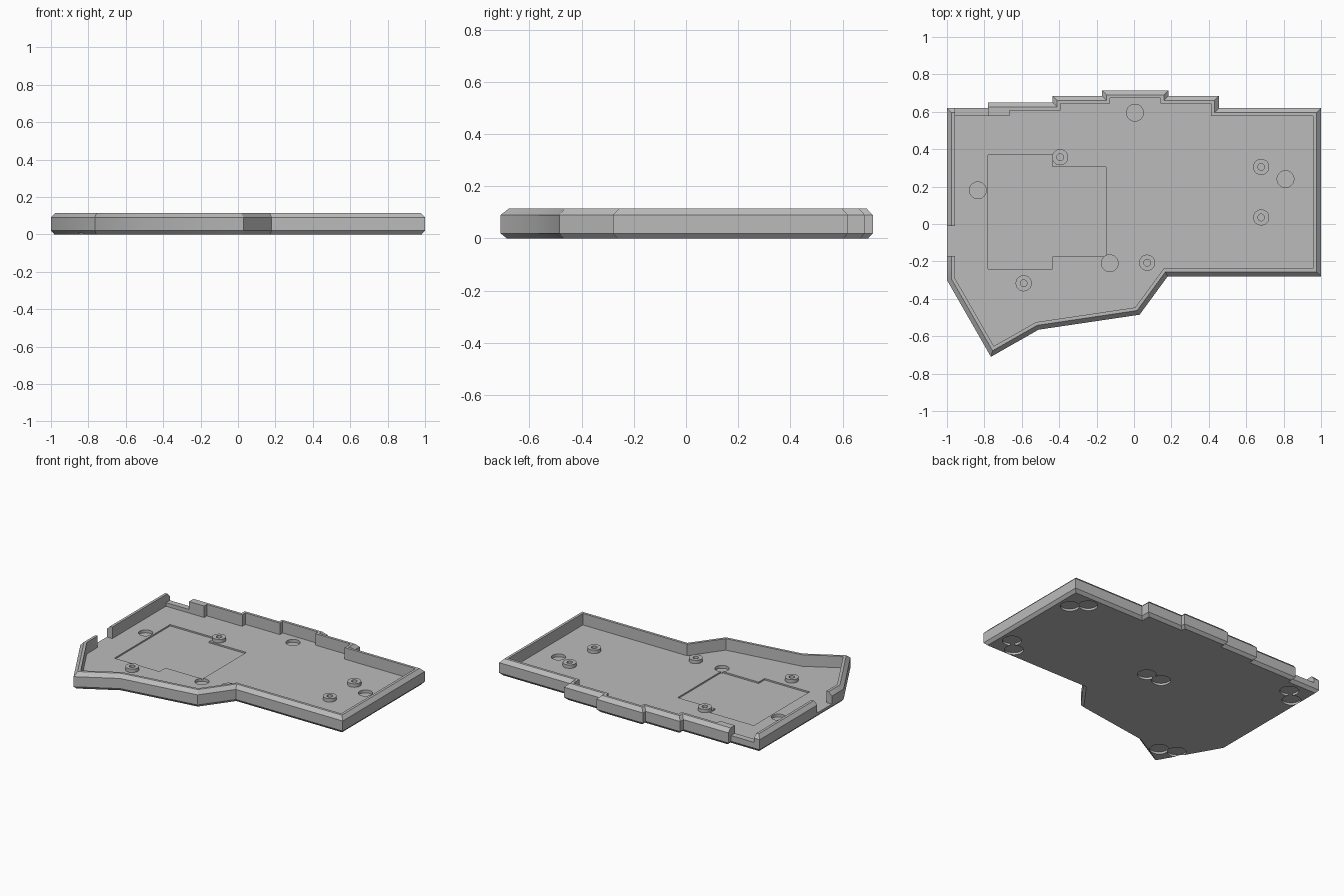
import bpy
import bmesh
import math
from mathutils import Vector

cube = bpy.data.objects.get("Cube")
if cube:
    bpy.data.objects.remove(cube, do_unlink=True)

FLOOR, RIM, HEIGHT = 0.035, 0.09, 0.115

grey = bpy.data.materials.new("plain grey")
grey.use_nodes = True
colour = (0.5, 0.5, 0.5, 1)
grey.diffuse_color = colour
grey.node_tree.nodes["Principled BSDF"].inputs["Base Color"].default_value = colour


def loft(name, rings, close=False):
    """Skin a stack of equal-length rings; cap the ends or join them up."""
    bm = bmesh.new()
    loops = [[bm.verts.new(p) for p in ring] for ring in rings]
    pairs = list(zip(loops, loops[1:]))
    if close:
        pairs.append((loops[-1], loops[0]))
    else:
        bm.faces.new(loops[0][::-1])
        bm.faces.new(loops[-1])
    for a, b in pairs:
        for i in range(len(a)):
            j = (i + 1) % len(a)
            bm.faces.new((a[i], a[j], b[j], b[i]))
    bmesh.ops.recalc_face_normals(bm, faces=bm.faces)
    mesh = bpy.data.meshes.new(name)
    bm.to_mesh(mesh)
    bm.free()
    mesh.materials.append(grey)
    obj = bpy.data.objects.new(name, mesh)
    bpy.context.collection.objects.link(obj)
    return obj


def inset(points, d):
    """Offset a counter-clockwise outline inwards with mitred corners."""
    result = []
    for i, p in enumerate(points):
        p = Vector(p)
        u = (p - Vector(points[i - 1])).normalized()
        v = (Vector(points[(i + 1) % len(points)]) - p).normalized()
        n1, n2 = Vector((-u.y, u.x)), Vector((-v.y, v.x))
        result.append(p + (n1 + n2) * d / (1 + n1.dot(n2)))
    return result


def at(points, z):
    return [(p[0], p[1], z) for p in points]


def circle(x, y, r, n=40):
    return [(x + r * math.cos(math.tau * i / n), y + r * math.sin(math.tau * i / n))
            for i in range(n)]


def box(x0, x1, y0, y1):
    return [(x0, y0), (x1, y0), (x1, y1), (x0, y1)]


def smooth(obj):
    bpy.ops.object.select_all(action='DESELECT')
    obj.select_set(True)
    bpy.context.view_layer.objects.active = obj
    bpy.ops.object.shade_smooth_by_angle(angle=math.radians(30))


# Tray outline, with the stepped back edge and the angled thumb corner
outline = [(-1, -0.30), (-0.765, -0.71), (-0.51, -0.565), (0.03, -0.485),
           (0.18, -0.28), (1, -0.28), (1, 0.62), (0.455, 0.62),
           (0.455, 0.685), (0.185, 0.685), (0.185, 0.715), (-0.17, 0.715),
           (-0.17, 0.685), (-0.435, 0.685), (-0.435, 0.65), (-0.78, 0.65),
           (-0.78, 0.62), (-1, 0.62)]
lip = inset(outline, 0.024)
inner = inset(outline, 0.042)
for i in (15, 16):
    lip[i].x = -0.78     # square wall end beside the port
    inner[i].x = -0.665  # thicker wall beside the port

tray = loft("tray", [at(inset(outline, 0.018), 0), at(outline, 0.02),
                     at(outline, RIM), at(lip, HEIGHT),
                     at(inner, HEIGHT), at(inner, FLOOR)])

# Cutters: outline, bottom, top
cuts = [
    (box(-0.957, -0.78, 0.55, 0.75), 0.06, 0.2),      # back port
    (box(-1.1, -0.93, -0.17, -0.01), FLOOR, 0.2),     # side port
    ([(-0.78, -0.24), (-0.435, -0.24), (-0.435, -0.175), (-0.15, -0.175),
      (-0.15, 0.305), (-0.435, 0.305), (-0.435, 0.37), (-0.78, 0.37)],
     FLOOR - 0.01, 0.08),                             # board pocket
]
# Round recesses in the floor
for x, y in [(0.005, 0.595), (-0.835, 0.18), (0.81, 0.24), (-0.13, -0.21)]:
    cuts.append((circle(x, y, 0.045), FLOOR - 0.02, 0.08))
# Paired round foot recesses underneath
for x, y, dx, dy in [(0.86, 0.487, 0.042, -0.04), (0.86, -0.16, 0.042, 0.04),
                     (-0.08, 0.10, 0.058, 0), (-0.882, 0.478, 0.042, 0.04),
                     (-0.738, -0.547, 0.054, -0.022)]:
    for s in (-1, 1):
        cuts.append((circle(x + s * dx, y + s * dy, 0.06), -0.05, 0.015))

cutters = []
for shape, low, high in cuts:
    cutter = loft("cutter", [at(shape, low), at(shape, high)])
    cutter.hide_render = True
    cutters.append(cutter)
    mod = tray.modifiers.new("cut", 'BOOLEAN')
    mod.operation = 'DIFFERENCE'
    mod.solver = 'EXACT'
    mod.object = cutter

# Bake the cuts and discard the cutters
bpy.context.view_layer.update()
graph = bpy.context.evaluated_depsgraph_get()
baked = bpy.data.meshes.new_from_object(tray.evaluated_get(graph))
tray.modifiers.clear()
tray.data = baked
for cutter in cutters:
    bpy.data.objects.remove(cutter, do_unlink=True)
smooth(tray)

# Screw standoffs
for x, y in [(-0.395, 0.357), (0.68, 0.305), (0.68, 0.035),
             (0.07, -0.207), (-0.59, -0.317)]:
    outer, hole = circle(x, y, 0.043), circle(x, y, 0.018)
    low, high = FLOOR - 0.012, FLOOR + 0.024
    smooth(loft("standoff", [at(outer, low), at(outer, high),
                             at(hole, high), at(hole, low)], close=True))
